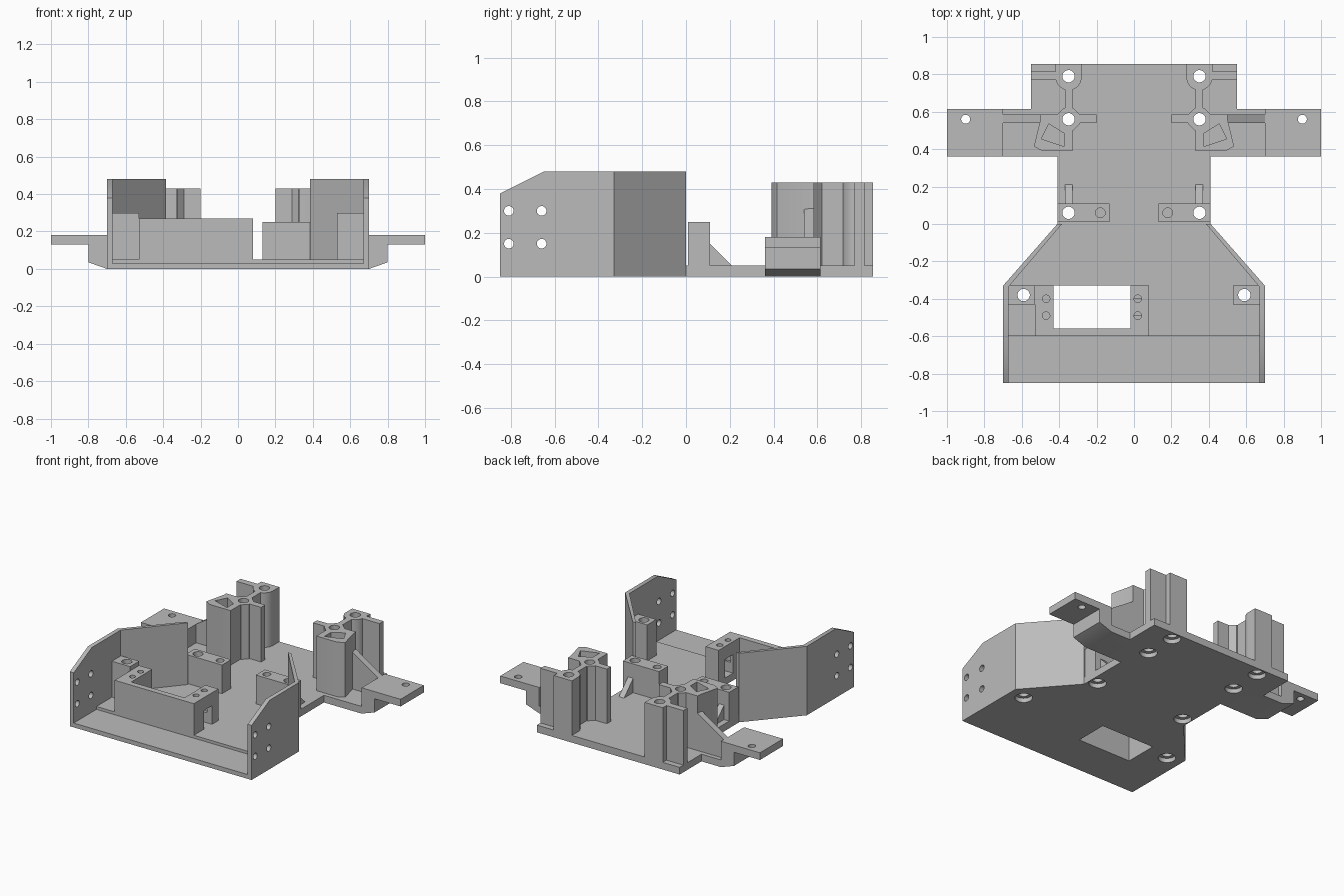
import bpy, bmesh, math

if "Cube" in bpy.data.objects:
    bpy.data.objects.remove(bpy.data.objects["Cube"])

grey = bpy.data.materials.new("plain grey")
grey.use_nodes = True
grey.diffuse_color = (0.5, 0.5, 0.5, 1)
grey.node_tree.nodes["Principled BSDF"].inputs["Base Color"].default_value = (0.5, 0.5, 0.5, 1)

FLOOR, WALL, TOWER, MOUNT = 0.05, 0.48, 0.43, 0.25


def prism(name, pts, lo, hi, axis="z", s=1):
    """Extrude a 2D outline along an axis; s = -1 mirrors it across x."""
    place = {"z": lambda a, b, h: (s * a, b, h),
             "x": lambda a, b, h: (s * h, a, b),
             "y": lambda a, b, h: (s * a, h, b)}[axis]
    bm = bmesh.new()
    n = len(pts)
    low = [bm.verts.new(place(a, b, lo)) for a, b in pts]
    top = [bm.verts.new(place(a, b, hi)) for a, b in pts]
    bm.faces.new(low)
    bm.faces.new(top)
    for i in range(n):
        j = (i + 1) % n
        bm.faces.new((low[i], low[j], top[j], top[i]))
    bmesh.ops.recalc_face_normals(bm, faces=bm.faces)
    mesh = bpy.data.meshes.new(name)
    bm.to_mesh(mesh)
    bm.free()
    mesh.materials.append(grey)
    ob = bpy.data.objects.new(name, mesh)
    bpy.context.collection.objects.link(ob)
    return ob


def box(name, x0, x1, y0, y1, z0, z1, s=1):
    return prism(name, [(x0, y0), (x1, y0), (x1, y1), (x0, y1)], z0, z1, s=s)


def rod(name, a, b, r, lo, hi, axis="z", s=1, n=24):
    ring = [(a + r * math.cos(math.tau * (i + 0.5) / n),
             b + r * math.sin(math.tau * (i + 0.5) / n)) for i in range(n)]
    return prism(name, ring, lo, hi, axis, s)


def combine(ob, others, operation):
    """Union or cut with each helper, then drop the helpers."""
    bpy.context.view_layer.objects.active = ob
    for other in others:
        mod = ob.modifiers.new("bool", "BOOLEAN")
        mod.operation, mod.solver, mod.object = operation, "EXACT", other
        bpy.ops.object.modifier_apply(modifier=mod.name)
        bpy.data.objects.remove(other)
    return ob


def join(ob, *others):
    return combine(ob, others, "UNION")


def cut(ob, *others):
    return combine(ob, others, "DIFFERENCE")


def hole(x, y, s, r=0.033, lo=-0.1):
    return rod("hole", x, y, r, lo, 0.6, s=s)


SCREWS = [(0.35, 0.79), (0.35, 0.56), (0.35, 0.06), (0.59, -0.38)]
parts = []

# Floor plate with a thinner front strip
half = [(0.7, -0.6), (0.7, -0.33), (0.41, 0), (0.41, 0.615), (0.55, 0.615), (0.55, 0.855)]
floor = prism("floor_plate", half + [(-x, y) for x, y in reversed(half)], 0, FLOOR)
join(floor, box("strip", -0.7, 0.7, -0.85, -0.6, 0, 0.03))

# Stepped side arms
arm = [(0.4, 0), (0.7, 0), (0.8, 0.035), (0.8, 0.13), (1, 0.13), (1, 0.18),
       (0.7, 0.18), (0.7, FLOOR), (0.4, FLOOR)]
for s in (1, -1):
    join(floor, prism("arm", arm, 0.36, 0.615, "y", s))
    cut(floor, rod("arm_hole", 0.9, 0.56, 0.024, 0, 0.3, s=s))
    for x, y in SCREWS:
        cut(floor, hole(x, y, s), rod("recess", x, y, 0.056, -0.1, 0.03, s=s))
cut(floor, box("opening", -0.43, -0.02, -0.56, -0.33, -0.1, 0.2))
parts.append(floor)

for s, side in ((1, "left"), (-1, "right")):
    # Side wall with angled rear, sloped front corner and four holes
    wall = prism(side + "_wall", [(0.7, -0.85), (0.7, -0.33), (0.41, 0), (0.385, 0),
                                  (0.67, -0.335), (0.67, -0.85)], 0.03, WALL, s=s)
    cut(wall, prism("corner", [(-0.86, 0.375), (-0.65, WALL), (-0.65, 0.6), (-0.86, 0.6)],
                    0.5, 0.8, "x", s))
    for y in (-0.81, -0.66):
        for z in (0.15, 0.3):
            cut(wall, rod("wall_hole", y, z, 0.022, 0.6, 0.8, "x", s))

    # Screw post in the front corner
    post = box(side + "_corner_post", 0.53, 0.67, -0.43, -0.33, FLOOR, 0.3, s)
    cut(post, hole(0.59, -0.38, s))

    # Middle mount with rear brace
    mount = box(side + "_middle_mount", 0.13, 0.41, 0.01, 0.11, FLOOR, MOUNT, s)
    cut(mount, hole(0.35, 0.06, s), hole(0.18, 0.06, s, 0.026, 0.12))
    brace = prism(side + "_mount_brace", [(0.11, FLOOR), (0.21, FLOOR), (0.11, 0.15)],
                  0.33, 0.37, "x", s)

    # Rear tower: two bosses, webs, back plate and hollow front box
    tower = prism(side + "_tower", [(0.33, 0.39), (0.49, 0.39), (0.535, 0.415),
                                    (0.5, 0.56), (0.33, 0.56)], FLOOR, TOWER, s=s)
    cut(tower, prism("pocket", [(0.455, 0.535), (0.495, 0.455), (0.375, 0.415),
                                (0.375, 0.485)], FLOOR - 0.01, 0.6, s=s))
    join(tower,
         rod("boss", 0.35, 0.56, 0.066, FLOOR, TOWER, s=s, n=8),
         box("cross_web", 0.2, 0.5, 0.54, 0.585, FLOOR, TOWER, s),
         box("long_web", 0.33, 0.37, 0.57, 0.78, FLOOR, TOWER, s),
         rod("back_boss", 0.35, 0.785, 0.07, FLOOR, TOWER, s=s),
         box("back_block", 0.28, 0.42, 0.785, 0.855, FLOOR, TOWER, s),
         box("back_plate", 0.4, 0.55, 0.77, 0.815, FLOOR, TOWER, s))
    cut(tower, hole(0.35, 0.56, s), hole(0.35, 0.79, s))

    # Sloped rib from tower to arm
    rib = prism(side + "_arm_rib", [(0.48, FLOOR), (0.7, FLOOR), (0.7, 0.18), (0.5, 0.31),
                                    (0.48, 0.31)], 0.54, 0.585, "y", s)
    parts += [wall, post, mount, brace, tower, rib]

# Offset front housing, open at the back, with screw holes and a side window
housing = box("front_housing", -0.53, 0.08, -0.6, -0.33, FLOOR, 0.27)
cut(housing, box("cavity", -0.43, -0.02, -0.56, -0.3, 0, 0.4),
    box("window", -0.05, 0.1, -0.49, -0.4, 0.04, 0.18))
for x in (-0.47, 0.02):
    for y in (-0.4, -0.49):
        cut(housing, hole(x, y, 1, 0.02, 0.12))
parts.append(housing)

# Smooth round surfaces, keep hard edges
bpy.ops.object.select_all(action="DESELECT")
for ob in parts:
    ob.select_set(True)
bpy.context.view_layer.objects.active = parts[0]
bpy.ops.object.shade_smooth_by_angle(angle=math.radians(30))
